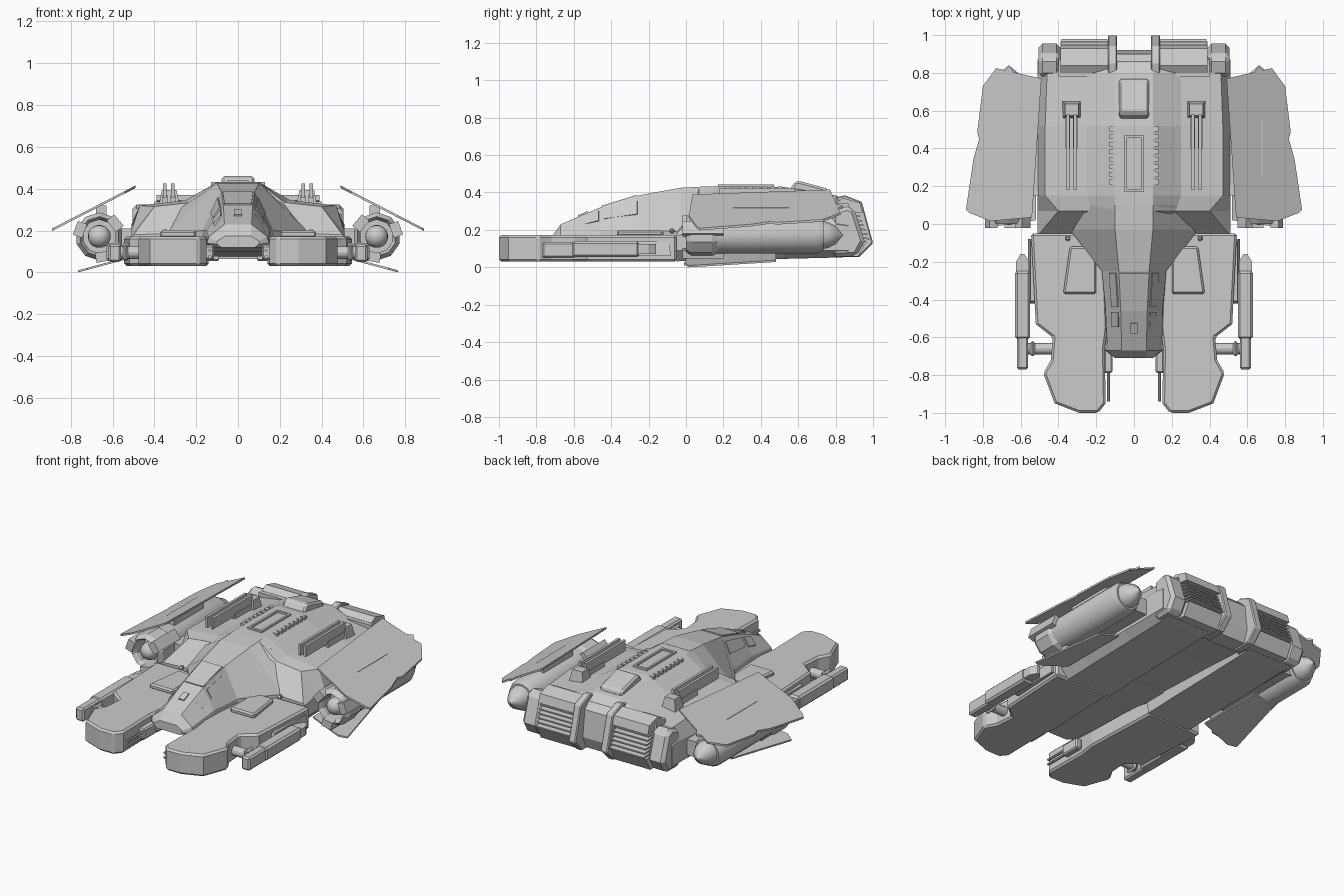
import bpy, bmesh, math
from mathutils import Vector, Matrix

if "Cube" in bpy.data.objects:
    bpy.data.objects.remove(bpy.data.objects["Cube"])


def finish(name, bm, mirror=True, bevel=0, smooth=False):
    bmesh.ops.recalc_face_normals(bm, faces=bm.faces)
    me = bpy.data.meshes.new(name)
    bm.to_mesh(me)
    bm.free()
    ob = bpy.data.objects.new(name, me)
    bpy.context.collection.objects.link(ob)
    if bevel:
        m = ob.modifiers.new("bevel", 'BEVEL')
        m.width, m.segments, m.limit_method, m.angle_limit = bevel, 1, 'ANGLE', math.radians(50)
    if mirror:
        m = ob.modifiers.new("mirror", 'MIRROR')
        m.use_mirror_merge = False
    if smooth:
        bpy.context.view_layer.objects.active = ob
        ob.select_set(True)
        bpy.ops.object.shade_smooth_by_angle(angle=math.radians(30))
        ob.select_set(False)
    return ob


def bridge(name, rings, **kw):
    """Skin a list of equal-length point rings and cap both ends."""
    bm = bmesh.new()
    vs = [[bm.verts.new(p) for p in r] for r in rings]
    n = len(vs[0])
    for a, b in zip(vs, vs[1:]):
        for i in range(n):
            j = (i + 1) % n
            bm.faces.new((a[i], a[j], b[j], b[i]))
    bm.faces.new(vs[0])
    bm.faces.new(vs[-1])
    return finish(name, bm, **kw)


def loft(name, sections):
    rings = [[(x, y, z) for x, z in h] + [(-x, y, z) for x, z in reversed(h)] for y, h in sections]
    return bridge(name, rings, mirror=False)


def box(name, x0, x1, y0, y1, z0, z1, taper=0.0, **kw):
    t = taper
    return bridge(name, [[(x0, y0, z0), (x1, y0, z0), (x1, y1, z0), (x0, y1, z0)],
                         [(x0 + t, y0 + t, z1), (x1 - t, y0 + t, z1), (x1 - t, y1 - t, z1), (x0 + t, y1 - t, z1)]], **kw)


def side_prism(name, x0, x1, yz, **kw):
    return bridge(name, [[(x, y, z) for y, z in yz] for x in (x0, x1)], **kw)


def sheet(name, xy, zfun, t, **kw):
    return bridge(name, [[(x, y, zfun(x) + d) for x, y in xy] for d in (0, t)], **kw)


def panel(name, quad, u, v, h, **kw):
    """Raised plate on part of a four-cornered surface."""
    a, b, c, d = map(Vector, quad)
    pt = lambda s, t: a.lerp(b, s).lerp(d.lerp(c, s), t)
    ps = [pt(u[0], v[0]), pt(u[1], v[0]), pt(u[1], v[1]), pt(u[0], v[1])]
    n = (b - a).cross(d - a).normalized() * h
    return bridge(name, [[p - n for p in ps], [p + n for p in ps]], **kw)


def lathe(name, prof, n, cx, cz):
    rings = [[(cx + max(r, .0005) * math.cos(2 * math.pi * (k + .5) / n), y,
               cz + max(r, .0005) * math.sin(2 * math.pi * (k + .5) / n)) for k in range(n)] for r, y in prof]
    return bridge(name, rings, smooth=n > 12)


# Main hull with shoulders, raised spine and belly channel
def hull_half(cz, bz, side, edge, foot, top):
    return [(.14, cz), (.15, bz), (.46, bz), (.51, .09), (.51, side), edge, foot, top]

loft("main_hull", [
    (-.05, hull_half(.12, .032, .17, (.50, .18), (.25, .19), (.10, .20))),
    (.07, hull_half(.11, .035, .19, (.40, .315), (.22, .335), (.10, .43))),
    (.15, hull_half(.105, .038, .20, (.47, .32), (.25, .345), (.10, .432))),
    (.52, hull_half(.09, .045, .21, (.47, .32), (.25, .345), (.10, .43))),
    (.80, hull_half(.075, .052, .23, (.46, .30), (.25, .33), (.10, .385))),
    (.87, hull_half(.07, .055, .22, (.44, .27), (.25, .29), (.10, .34)))])

# Cockpit fuselage
fus = [(-.71, [(.08, .12), (.10, .135), (.10, .15), (.06, .175)]),
       (-.67, [(.12, .12), (.15, .14), (.14, .17), (.065, .23)]),
       (-.46, [(.13, .115), (.155, .15), (.15, .20), (.07, .32)]),
       (-.25, [(.13, .11), (.17, .15), (.17, .20), (.08, .385)]),
       (-.03, [(.14, .10), (.34, .15), (.34, .19), (.10, .425)]),
       (.10, [(.14, .10), (.36, .15), (.36, .25), (.10, .432)])]
loft("cockpit_fuselage", fus)

def fus_pt(i, k, s=1):
    y, h = fus[i]
    return (s * h[k][0], y, h[k][1])

side = lambda i: (fus_pt(i, 2), fus_pt(i + 1, 2), fus_pt(i + 1, 3), fus_pt(i, 3))
panel("side_window_rear", side(2), (.1, .95), (.45, .85), .006)
panel("side_window_front", side(1), (.6, .97), (.4, .85), .006)
top = (fus_pt(2, 3), fus_pt(3, 3), fus_pt(3, 3, -1), fus_pt(2, 3, -1))
panel("windshield", top, (.05, .95), (.04, .96), .006, mirror=False)
panel("nose_sensor", (fus_pt(1, 3), fus_pt(2, 3), fus_pt(2, 3, -1), fus_pt(1, 3, -1)),
      (.45, .7), (.36, .64), .008, mirror=False)

# Forward prongs
prong = [(.16, -.05), (.545, -.05), (.52, -.53), (.43, -.60), (.44, -.72), (.48, -.79),
         (.42, -.95), (.29, -1.0), (.19, -1.0), (.15, -.95), (.155, -.66), (.14, -.55)]
sheet("prong", prong, lambda x: .03, .142, bevel=.012)
plate = [(.22, -.12), (.34, -.12), (.375, -.37), (.20, -.37), (.20, -.20)]
sheet("prong_plate", plate, lambda x: .165, .035, bevel=.01)
box("prong_side_armour", .50, .56, -.42, -.08, .06, .14, taper=.012)
lathe("deck_knob", [(0, -.09), (.013, -.083), (.013, -.067), (0, -.06)], 10, .35, .195)

# Inner twin guns
box("gun_mount", .115, .16, -.79, -.66, .06, .13, bevel=.008)
for z in (.075, .105):
    lathe("gun_barrel", [(.008, -.94), (.008, -.75)], 8, .135, z)

# Outer weapon pods
box("pod_front", .56, .62, -.77, -.59, .05, .135, bevel=.01)
box("pod_rear", .55, .63, -.61, -.25, .055, .14, bevel=.012)
sheet("pod_tip", [(.555, -.26), (.555, -.20), (.58, -.16), (.60, -.16), (.625, -.20), (.625, -.26)],
      lambda x: .07, .055)
bridge("pod_pylon", [[(x, -.66 + .03 * math.cos(k * math.pi / 6), .095 + .03 * math.sin(k * math.pi / 6))
                      for k in range(12)] for x in (.42, .58)])
box("pylon_collar", .525, .55, -.70, -.62, .055, .135, bevel=.01)

# Side engine nacelles
NX, NZ = .663, .172
lathe("nacelle_body", [(.04, .10), (.10, .10), (.10, .70), (.085, .735), (.075, .735), (.07, .76),
                       (.05, .80), (0, .84)], 16, NX, NZ)
lathe("nacelle_intake", [(0, .10), (.08, .10), (.08, .03), (.095, 0), (.115, .03), (.115, .14), (.10, .17)],
      10, NX, NZ)
lathe("intake_ball", [(.055 * math.sin(a), .05 - .055 * math.cos(a))
                      for a in [math.pi * k / 10 for k in range(11)]], 16, NX, NZ)
for ang in (20, 140, 260):
    c, s = math.cos(math.radians(ang)), math.sin(math.radians(ang))
    P = lambda r, t, y: (NX + r * c - t * s, y, NZ + r * s + t * c)
    bridge("intake_claw", [[P(.075, -.035, y), P(.122, -.035, y), P(.122, .035, y), P(.075, .035, y)]
                           for y in (-.02, .2)])
box("nacelle_pylon", .48, .60, .15, .72, .11, .21)
box("fin_strut", .63, .68, .25, .55, .24, .32)

# Upper and lower fins
fin = [(.49, .77), (.73, .825), (.80, .73), (.83, .485), (.82, .45), (.85, .345), (.89, .075),
       (.875, .06), (.76, .015), (.54, .035)]
slope = lambda x: .405 - (x - .487) * .515
sheet("upper_fin", fin, slope, .012)
sheet("fin_spike", [(.63, .79), (.66, .84), (.69, .80)], slope, .012)
sheet("lower_fin", [(.52, .02), (.72, -.01), (.765, .02), (.66, .48), (.52, .48)],
      lambda x: (.765 - x) * .27, .01)

# Rear engine block: outer cheeks, vents, rails and centre
side_prism("rear_cheek", .39, .505, [(.78, .30), (.86, .325), (.90, .31), (.955, .14), (.91, .06), (.78, .055)],
           bevel=.02)
side_prism("vent_back", .13, .40, [(.78, .34), (.87, .34), (.92, .14), (.88, .06), (.78, .06)])
side_prism("vent_hood", .135, .39, [(.80, .345), (.84, .37), (.93, .345), (.945, .29), (.86, .30)])
side_prism("vent_sill", .135, .39, [(.86, .14), (.965, .14), (.92, .058), (.84, .055)])
for i in range(6):
    y, z = .895 + .01 * i, .285 - .024 * i
    side_prism("vent_slat", .14, .385, [(y - .05, z), (y + .035, z - .008), (y + .035, z - .016), (y - .05, z - .01)])
side_prism("rear_rail", .09, .138, [(.78, .37), (.85, .385), (.94, .35), (1.0, .13), (.925, .055), (.80, .055)],
           bevel=.006)
side_prism("rear_centre", -.095, .095, [(.78, .36), (.86, .35), (.90, .31), (.92, .14), (.89, .065), (.78, .065)],
           mirror=False)

# Spine details
side_prism("dorsal_hump", -.08, .08, [(.55, .41), (.585, .46), (.61, .46), (.76, .42), (.77, .38)],
           mirror=False, bevel=.012)
for y0, y1 in ((.17, .185), (.455, .47)):
    box("hatch_end", -.05, .05, y0, y1, .42, .442, mirror=False)
box("hatch_side", .037, .05, .17, .47, .42, .442)
for i in range(8):
    box("spine_rib", .10, .13, .21 + .04 * i, .235 + .04 * i, .40, .432)

# Shoulder turrets with twin rails
box("turret", .28, .378, .56, .65, .32, .395, taper=.014)
for x in (.312, .35):
    box("turret_rail", x - .008, x + .008, .18, .58, .355, .425)
    box("rail_foot", x - .012, x + .012, .40, .58, .33, .37)
